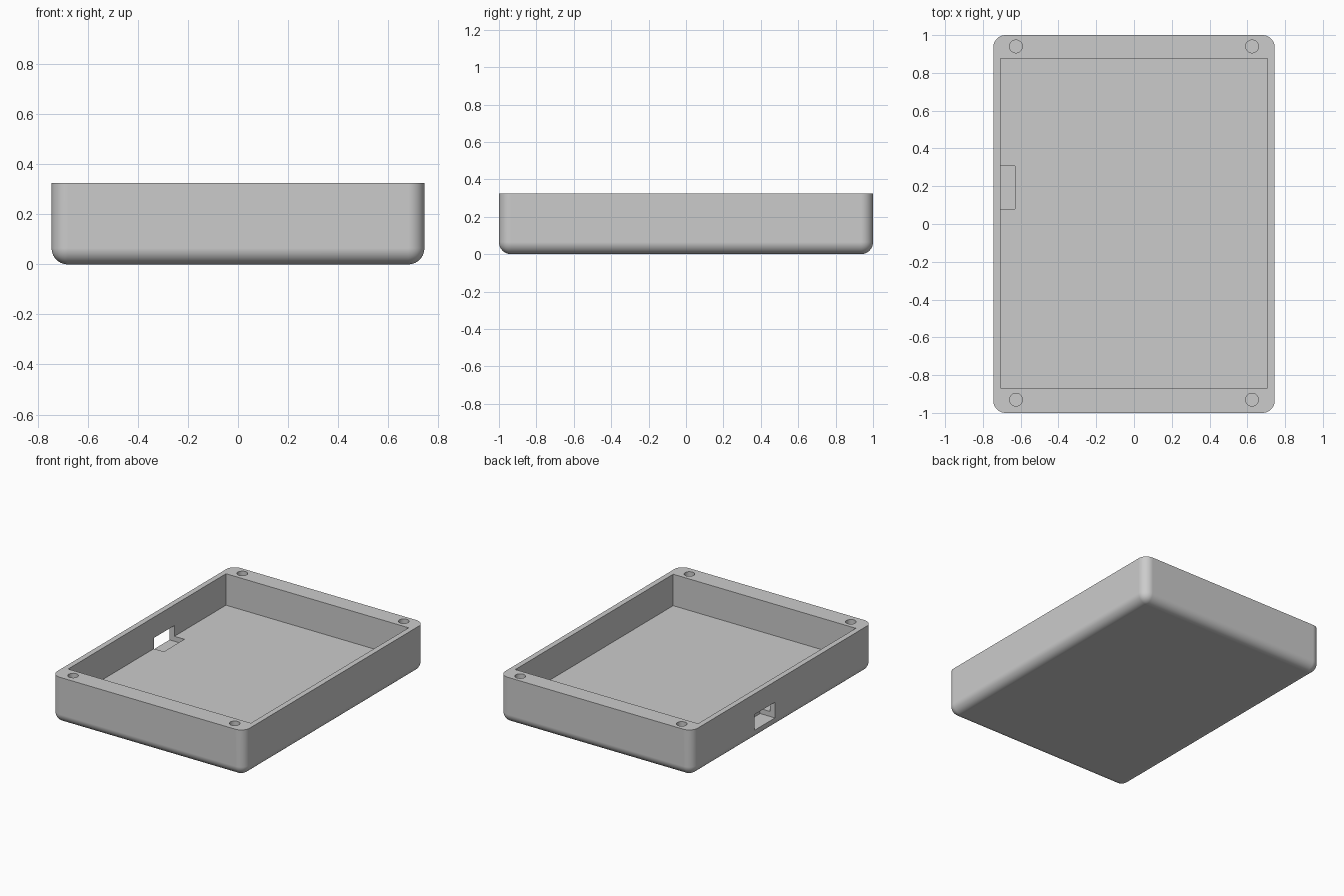
import bpy, bmesh, math
from mathutils import Vector

default = bpy.data.objects.get("Cube")
if default:
    bpy.data.objects.remove(default, do_unlink=True)

WIDTH, LENGTH, HEIGHT = 1.49, 2.0, 0.325
RADIUS = 0.065
FLOOR = 0.105

grey = bpy.data.materials.new("plain grey")
grey.use_nodes = True
colour = (0.6, 0.6, 0.6, 1)
grey.diffuse_color = colour
grey.node_tree.nodes["Principled BSDF"].inputs["Base Color"].default_value = colour


def make_object(name, bm):
    mesh = bpy.data.meshes.new(name)
    bm.to_mesh(mesh)
    bm.free()
    mesh.materials.append(grey)
    obj = bpy.data.objects.new(name, mesh)
    bpy.context.collection.objects.link(obj)
    return obj


def box(low, high):
    """Box mesh spanning two opposite corners."""
    low, high = Vector(low), Vector(high)
    bm = bmesh.new()
    bmesh.ops.create_cube(bm, size=1)
    bmesh.ops.scale(bm, vec=high - low, verts=bm.verts)
    bmesh.ops.translate(bm, vec=(low + high) / 2, verts=bm.verts)
    return bm


def cut(target, cutter):
    """Subtract a cutter for good and discard it."""
    cutter.hide_render = True
    mod = target.modifiers.new("cut", 'BOOLEAN')
    mod.operation = 'DIFFERENCE'
    mod.solver = 'EXACT'
    mod.object = cutter
    bpy.ops.object.modifier_apply(modifier=mod.name)
    bpy.data.objects.remove(cutter, do_unlink=True)


# Outer tray: rounded upright corners and bottom, square top rim
bm = box((-WIDTH / 2, -LENGTH / 2, 0), (WIDTH / 2, LENGTH / 2, HEIGHT))
rounded = [e for e in bm.edges if min(v.co.z for v in e.verts) < 0.01]
bmesh.ops.bevel(bm, geom=rounded, offset=RADIUS, segments=10, profile=0.5,
                affect='EDGES', clamp_overlap=True)
tray = make_object("enclosure_tray", bm)
bpy.context.view_layer.objects.active = tray
tray.select_set(True)

# Open cavity
cut(tray, make_object("cavity_cutter",
                      box((-0.707, -0.868, FLOOR), (0.707, 0.877, 0.5))))

# Port opening through the side wall, sunk a little into the floor
cut(tray, make_object("port_cutter",
                      box((-0.9, 0.08, 0.07), (-0.63, 0.307, 0.18))))

# Blind screw holes in the end rims
for x in (-0.625, 0.625):
    for y in (-0.93, 0.94):
        bm = bmesh.new()
        bmesh.ops.create_cone(bm, cap_ends=True, segments=32,
                              radius1=0.034, radius2=0.034, depth=0.4)
        bmesh.ops.translate(bm, vec=(x, y, HEIGHT), verts=bm.verts)
        cut(tray, make_object("screw_hole_cutter", bm))

# Smooth fillets with flat faces kept flat
bpy.ops.object.shade_smooth_by_angle(angle=math.radians(30))
normals = tray.modifiers.new("flat faces", 'WEIGHTED_NORMAL')
normals.keep_sharp = True
